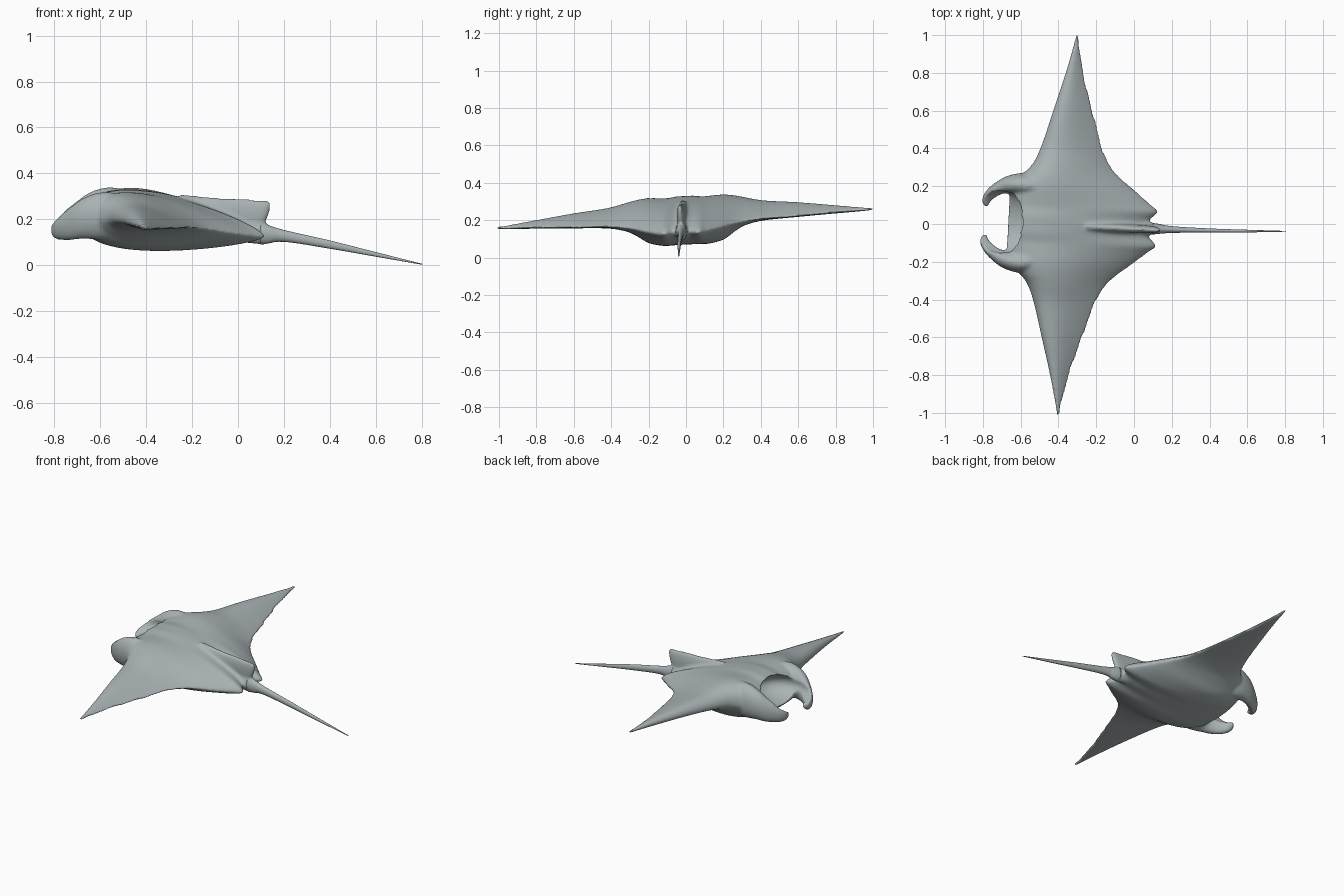
import bpy, bmesh, math
from mathutils import Vector, Matrix

if "Cube" in bpy.data.objects:
    bpy.data.objects.remove(bpy.data.objects["Cube"], do_unlink=True)

skin = bpy.data.materials.new("blue grey skin")
skin.use_nodes = True
SKIN_COLOUR = (0.40, 0.45, 0.46, 1)
skin.diffuse_color = SKIN_COLOUR
skin.node_tree.nodes["Principled BSDF"].inputs["Base Color"].default_value = SKIN_COLOUR

# The animal banks and turns slightly about its middle
PIVOT = Vector((-0.35, 0.005, 0))
POSE = (Matrix.Translation(PIVOT) @ Matrix.Rotation(math.radians(-2.9), 4, 'Z')
        @ Matrix.Rotation(math.radians(2.9), 4, 'X')
        @ Matrix.Translation(Vector((0.35, 0, 0))))


def spline(rows, steps):
    """Catmull-Rom interpolation through rows of equal length."""
    rows = [Vector(row) for row in rows]
    padded = [2 * rows[0] - rows[1]] + rows + [2 * rows[-1] - rows[-2]]
    result = []
    for a, b, c, d in zip(padded, padded[1:], padded[2:], padded[3:]):
        for k in range(steps):
            t = k / steps
            result.append(0.5 * (2 * b + (c - a) * t + (2 * a - 5 * b + 4 * c - d) * t ** 2
                                 + (3 * b - a - 3 * c + d) * t ** 3))
    return result + [rows[-1]]


def loft(bm, rings):
    """Skin a series of closed rings and cap both ends."""
    loops = [[bm.verts.new(p) for p in ring] for ring in rings]
    faces = []
    for one, two in zip(loops, loops[1:]):
        for i in range(len(one)):
            j = (i + 1) % len(one)
            faces.append(bm.faces.new((one[i], one[j], two[j], two[i])))
    faces.append(bm.faces.new(loops[0][::-1]))
    faces.append(bm.faces.new(loops[-1]))
    bmesh.ops.recalc_face_normals(bm, faces=faces)


def tube(bm, rows, sides=20, steps=6):
    """Sweep an ellipse along rows of x, y, z, half width, half height."""
    path = spline(rows, steps)
    rings = []
    for i, row in enumerate(path):
        ahead = path[min(i + 1, len(path) - 1)]
        behind = path[max(i - 1, 0)]
        across = Vector((behind[1] - ahead[1], ahead[0] - behind[0], 0)).normalized()
        centre = Vector(row[:3])
        angles = [2 * math.pi * k / sides for k in range(sides)]
        rings.append([centre + across * max(row[3], 0.001) * math.cos(a)
                      + Vector((0, 0, max(row[4], 0.001) * math.sin(a))) for a in angles])
    loft(bm, rings)


def wing_section(row, count=24):
    """Rounded aerofoil: blunt in the body, sharper towards the tip."""
    y, front_x, front_z, back_x, back_z, above, below = row
    blunt = 0.6 + 0.3 * min(abs(y) / 0.5, 1)

    def point(u, height):
        bulge = max(math.sin(math.pi * u ** 0.6), 0) ** blunt
        return Vector((front_x + (back_x - front_x) * u, y,
                       front_z + (back_z - front_z) * u + height * bulge))
    us = [(1 - math.cos(math.pi * k / count)) / 2 for k in range(count + 1)]
    return [point(u, above) for u in us] + [point(u, -below) for u in us[-2:0:-1]]


def finish(bm, name):
    mesh = bpy.data.meshes.new(name)
    bm.to_mesh(mesh)
    bm.free()
    obj = bpy.data.objects.new(name, mesh)
    bpy.context.collection.objects.link(obj)
    mesh.materials.append(skin)
    return obj


# Body and wings: span, front x and z, back x and z, height above and below
half_span = [
    (0, -0.68, 0.19, 0.1, 0.135, 0.155, 0.1),
    (0.045, -0.68, 0.19, 0.085, 0.135, 0.155, 0.1),
    (0.09, -0.675, 0.19, 0.125, 0.13, 0.15, 0.1),
    (0.13, -0.67, 0.19, 0.08, 0.135, 0.15, 0.1),
    (0.2, -0.65, 0.2, -0.005, 0.15, 0.142, 0.095),
    (0.26, -0.6, 0.215, -0.08, 0.165, 0.12, 0.07),
    (0.32, -0.55, 0.22, -0.135, 0.175, 0.1, 0.045),
    (0.42, -0.51, 0.22, -0.185, 0.185, 0.075, 0.028),
    (0.6, -0.46, 0.22, -0.24, 0.19, 0.055, 0.02),
    (0.8, -0.405, 0.215, -0.3, 0.2, 0.03, 0.014),
    (0.95, -0.37, 0.212, -0.332, 0.205, 0.012, 0.01),
    (1.01, -0.36, 0.21, -0.34, 0.207, 0.007, 0.006),
]
full_span = [(-row[0],) + row[1:] for row in half_span[:0:-1]] + half_span
body_bm = bmesh.new()
loft(body_bm, [wing_section(row) for row in spline(full_span, 5)])

# Curled head lobes, one each side of the mouth
lobe = [
    (-0.48, 0.19, 0.22, 0.05, 0.1),
    (-0.58, 0.205, 0.225, 0.06, 0.105),
    (-0.66, 0.2, 0.215, 0.05, 0.09),
    (-0.72, 0.178, 0.19, 0.036, 0.072),
    (-0.768, 0.14, 0.17, 0.029, 0.053),
    (-0.788, 0.105, 0.16, 0.022, 0.037),
    (-0.782, 0.075, 0.158, 0.011, 0.016),
]
for side in (1, -1):
    tube(body_bm, [(x, side * y, z, w, h) for x, y, z, w, h in lobe])

# Back fin
tube(body_bm, [
    (-0.25, 0, 0.24, 0.03, 0.07),
    (-0.1, 0, 0.225, 0.026, 0.07),
    (0, 0, 0.22, 0.022, 0.071),
    (0.08, 0, 0.215, 0.019, 0.071),
    (0.12, 0, 0.235, 0.015, 0.05),
    (0.14, 0, 0.257, 0.008, 0.02),
])

# Tail, whose root is also blended into the body
tail = [
    (-0.1, 0, 0.17, 0.04, 0.05),
    (0.1, 0, 0.138, 0.031, 0.048),
    (0.2, 0, 0.128, 0.018, 0.026),
    (0.4, 0.003, 0.09, 0.011, 0.018),
    (0.6, 0.008, 0.047, 0.007, 0.01),
    (0.805, 0.015, 0.003, 0.002, 0.002),
]
tube(body_bm, tail[:4])
body = finish(body_bm, "body_and_wings")
tail_bm = bmesh.new()
tube(tail_bm, tail[1:], sides=16)
tail_obj = finish(tail_bm, "tail")

# Mouth hollow
cutter_bm = bmesh.new()
bmesh.ops.create_uvsphere(cutter_bm, u_segments=48, v_segments=24, radius=1,
                          matrix=Matrix.Translation((-0.7, 0, 0.235))
                          @ Matrix.Diagonal((0.2, 0.165, 0.088, 1)))
cutter = finish(cutter_bm, "mouth_cutter")
cutter.hide_render = True

# Blend the body parts, hollow the mouth and soften the joins
for name, kind in (("blend", 'REMESH'), ("mouth", 'BOOLEAN'),
                   ("even", 'REMESH'), ("soften", 'SMOOTH')):
    mod = body.modifiers.new(name, kind)
    if kind == 'REMESH':
        mod.mode = 'VOXEL'
        mod.voxel_size = 0.007
    elif kind == 'BOOLEAN':
        mod.operation = 'DIFFERENCE'
        mod.object = cutter
    else:
        mod.factor = 0.5
        mod.iterations = 10
bpy.context.view_layer.objects.active = body
for name in [mod.name for mod in body.modifiers]:
    bpy.ops.object.modifier_apply(modifier=name)
bpy.data.objects.remove(cutter, do_unlink=True)

for obj in (body, tail_obj):
    obj.data.transform(POSE)
    obj.data.materials.clear()
    obj.data.materials.append(skin)
    for face in obj.data.polygons:
        face.use_smooth = True
        face.material_index = 0
